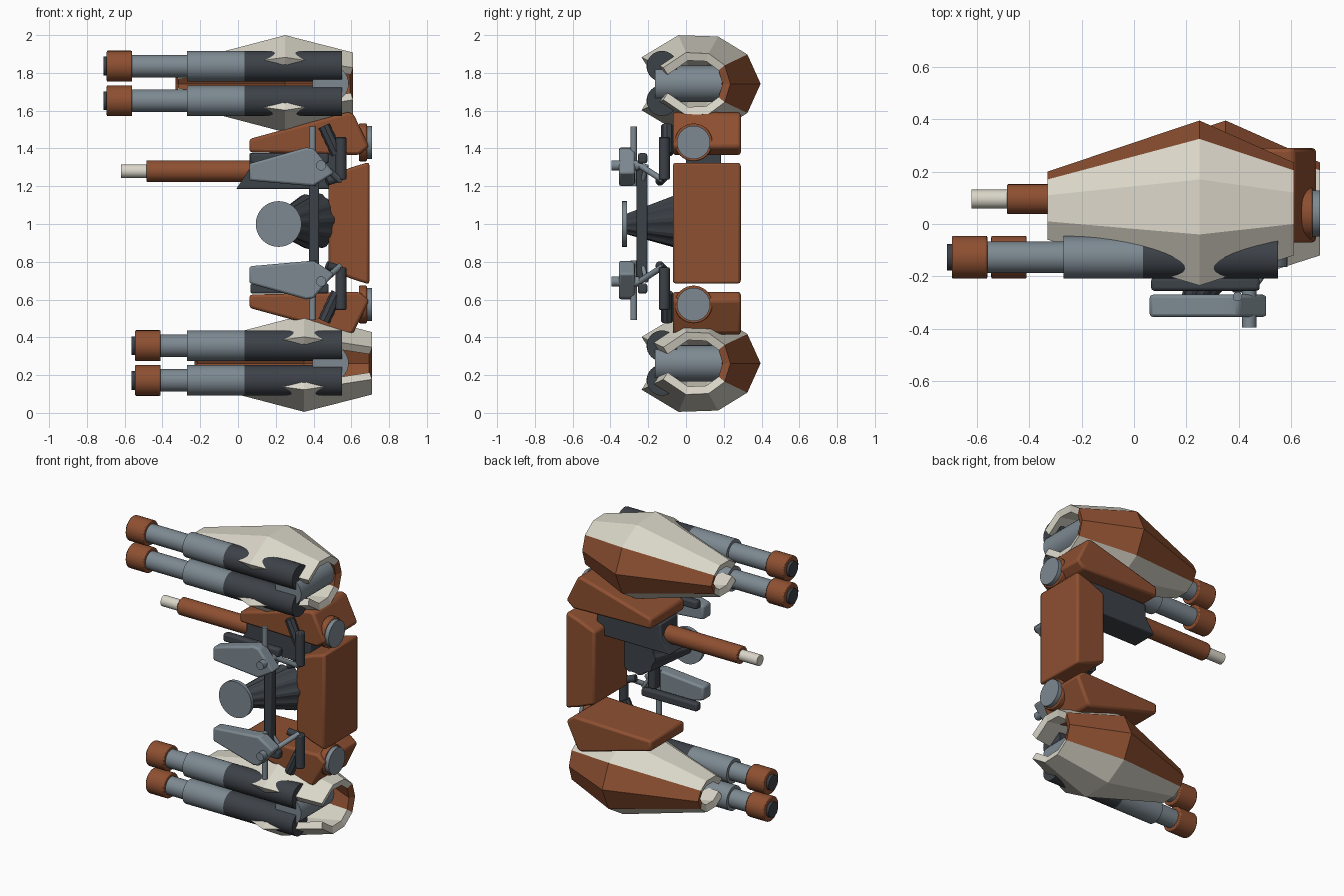
import bpy, bmesh, math
from mathutils import Vector

if "Cube" in bpy.data.objects:
    bpy.data.objects.remove(bpy.data.objects["Cube"])


def material(name, rgb):
    m = bpy.data.materials.new(name)
    m.diffuse_color = (*rgb, 1)
    m.use_nodes = True
    m.node_tree.nodes["Principled BSDF"].inputs["Base Color"].default_value = m.diffuse_color
    return m


BROWN = material("rust brown", (0.27, 0.08, 0.031))
CREAM = material("cream", (0.70, 0.67, 0.58))
GREY = material("steel grey", (0.205, 0.25, 0.285))
DARK = material("dark grey", (0.046, 0.054, 0.065))
MID = 1.003  # height of the mirror plane


def finish(bm, name, mats, bevel=0, smooth=True):
    me = bpy.data.meshes.new(name)
    bm.to_mesh(me)
    bm.free()
    ob = bpy.data.objects.new(name, me)
    bpy.context.collection.objects.link(ob)
    for m in mats:
        me.materials.append(m)
    if bevel:
        b = ob.modifiers.new("bevel", 'BEVEL')
        b.width, b.segments, b.limit_method = bevel, 2, 'ANGLE'
        b.angle_limit = math.radians(35)
    if smooth:
        bpy.ops.object.select_all(action='DESELECT')
        ob.select_set(True)
        bpy.context.view_layer.objects.active = ob
        bpy.ops.object.shade_smooth_by_angle(angle=math.radians(32))
    return ob


def rod(name, a, b, r, mat, r2=None, sides=32, bevel=0):
    """Cylinder or cone between two points."""
    a, b = Vector(a), Vector(b)
    d = b - a
    bm = bmesh.new()
    bmesh.ops.create_cone(bm, cap_ends=True, segments=sides, radius1=r,
                          radius2=r if r2 is None else r2, depth=d.length)
    rot = d.to_track_quat('Z', 'Y')
    for v in bm.verts:
        v.co = rot @ v.co + (a + b) / 2
    return finish(bm, name, [mat], bevel)


def plate(name, pts, y0, y1, mat, bevel=0.012):
    """Outline in x and z, extruded along y."""
    bm = bmesh.new()
    f = bm.faces.new([bm.verts.new((x, y0, z)) for x, z in pts])
    res = bmesh.ops.extrude_face_region(bm, geom=[f])
    for v in res["geom"]:
        if isinstance(v, bmesh.types.BMVert):
            v.co.y = y1
    bmesh.ops.recalc_face_normals(bm, faces=bm.faces)
    return finish(bm, name, [mat], bevel)


# Armoured pod shells: (x, half section from front lip round to the rear ridge)
SECTIONS = [
    (-0.33, [(-.06, .06), (.01, .105), (.11, .105), (.17, .062), (.20, 0)]),
    (0.25, [(-.235, .14), (-.04, .257), (.17, .25), (.325, .155), (.395, 0)]),
    (0.61, [(-.12, .085), (0, .165), (.12, .16), (.205, .098), (.235, 0)]),
]


def pod(name, dx, zc):
    bm = bmesh.new()
    rings = []
    for x, half in SECTIONS:
        full = half + [(y, -z) for y, z in reversed(half[:-1])]
        rings.append([bm.verts.new((x + dx, y, zc + z)) for y, z in full])
    for r0, r1 in zip(rings, rings[1:]):
        for j in range(8):
            f = bm.faces.new((r0[j], r0[j + 1], r1[j + 1], r1[j]))
            f.material_index = 1 if j in (3, 4) else 0
            f.normal_update()
            c = f.calc_center_median()
            if f.normal.dot(c - Vector((c.x, 0.07, zc))) < 0:
                f.normal_flip()
    ob = finish(bm, name, [CREAM, BROWN], smooth=False)
    s = ob.modifiers.new("thickness", 'SOLIDIFY')
    s.thickness, s.offset = 0.045, -1


def barrel(name, muzzle, z, y=-0.127):
    p = lambda x: (x, y, z)
    rod(name + "_muzzle", p(muzzle), p(muzzle + .06), .05, DARK)
    rod(name + "_cap", p(muzzle + .018), p(muzzle + .153), .082, BROWN, bevel=.006)
    rod(name + "_tube", p(muzzle + .15), p(-.26), .06, GREY)
    rod(name + "_sleeve", p(-.27), p(.035), .081, GREY)
    rod(name + "_breech", p(.035), p(.55), .081, DARK)


for tag, dx, zc, muzzle in (("upper", 0, 1.7425, -.713), ("lower", .1, .2625, -.563)):
    pod(tag + "_pod_shell", dx, zc)
    barrel(tag + "_barrel_high", muzzle, zc + .093)
    barrel(tag + "_barrel_low", muzzle, zc - .09)
    rod(tag + "_pod_pivot", (.49, -.165, zc), (.49, .19, zc), .096, GREY)

# Central body block
plate("body_block", [(.48, .76), (.48, 1.25), (.60, 1.30), (.695, 1.328),
                     (.695, .68), (.60, .71)], -.07, .29, BROWN, .015)

# Mirrored parts above and below the body
for tag, s in (("upper", 1), ("lower", -1)):
    Z = lambda z: MID + s * (z - MID)
    M = lambda pts: [(x, Z(z)) for x, z in pts]
    V = lambda x, y, z: (x, y, Z(z))
    # arm and its joint
    plate(tag + "_arm", M([(.06, 1.38), (.06, 1.45), (.58, 1.592), (.61, 1.585),
                           (.695, 1.41), (.64, 1.365)]), -.07, .29, BROWN, .015)
    rod(tag + "_joint_ring", V(.64, .04, 1.432), V(.682, .04, 1.432), .1, BROWN, bevel=.006)
    rod(tag + "_joint_disc", V(.67, .04, 1.432), V(.71, .04, 1.432), .088, GREY)
    # control paddle, backing plate and hub
    plate(tag + "_paddle", M([(.06, 1.23), (.06, 1.32), (.36, 1.405), (.40, 1.40),
                              (.51, 1.27), (.40, 1.20)]), -.355, -.27, GREY)
    plate(tag + "_paddle_backing", M([(.065, 1.32), (.065, 1.375), (.48, 1.375),
                                      (.48, 1.32)]), -.255, -.205, DARK)
    rod(tag + "_hub_pin", V(.44, -.395, 1.31), V(.44, -.25, 1.31), .027, GREY, sides=20)
    rod(tag + "_post", V(.395, -.277, 1.2), V(.395, -.277, 1.515), .018, GREY, sides=16)
    # side grip and its links
    rod(tag + "_grip", V(.545, -.115, 1.235), V(.545, -.115, 1.46), .029, DARK, sides=20, bevel=.006)
    rod(tag + "_grip_elbow", V(.545, -.115, 1.25), V(.47, -.14, 1.225), .023, DARK, sides=16)
    rod(tag + "_grip_strut", V(.455, -.10, 1.52), V(.525, -.10, 1.37), .032, DARK, sides=8)
    rod(tag + "_link", V(.44, -.26, 1.32), V(.54, -.12, 1.23), .016, GREY, sides=16)
    rod(tag + "_brace", V(.41, -.23, 1.22), V(.47, -.21, 1.31), .012, GREY, sides=12)

# Upright bar joining the paddles
plate("upright_bar", [(.375, .70), (.375, 1.305), (.43, 1.305), (.43, .70)],
      -.262, -.205, DARK, .008)

# Ribbed dish cone with its front disc
bm = bmesh.new()
N = 40
ends = []
for centre, r in ((Vector((.225, -.315, 1.0)), .055), (Vector((.40, -.03, 1.015)), .15)):
    ring = []
    for i in range(N):
        a = math.tau * i / N
        k = r * (1 if i % 4 < 2 else .93)
        ring.append(bm.verts.new(centre + Vector((k * math.cos(a), 0, k * math.sin(a)))))
    ends.append(ring)
    bm.faces.new(ring)
for i in range(N):
    j = (i + 1) % N
    bm.faces.new((ends[0][i], ends[0][j], ends[1][j], ends[1][i]))
bmesh.ops.recalc_face_normals(bm, faces=bm.faces)
finish(bm, "ribbed_cone", [DARK], smooth=False)
rod("front_disc", (.215, -.338, 1.0), (.215, -.312, 1.0), .121, GREY, sides=40)

# Slim side gun and its housing
rod("side_gun_tip", (-.62, .095, 1.28), (-.47, .095, 1.28), .036, CREAM)
rod("side_gun_barrel", (-.485, .095, 1.28), (.2, .095, 1.28), .057, BROWN, bevel=.005)
plate("side_gun_housing", [(-.01, 1.185), (.06, 1.29), (.06, 1.375), (.54, 1.375),
                           (.54, 1.185)], .0, .185, DARK, .008)
